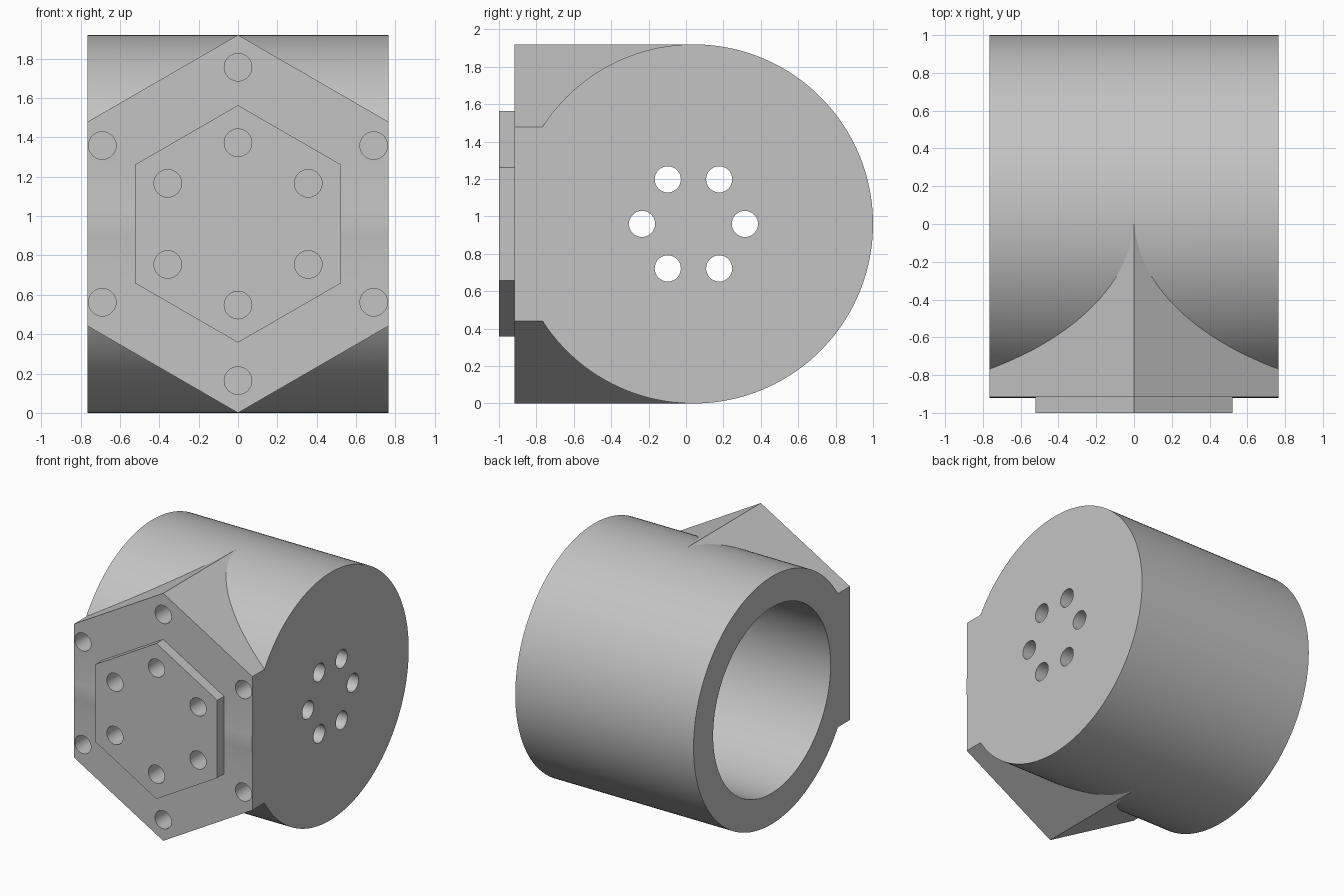
import bpy, bmesh, math
from mathutils import Matrix, Vector

cube = bpy.data.objects.get("Cube")
if cube:
    bpy.data.objects.remove(cube, do_unlink=True)

R = 0.96            # drum radius, also the height of its axis
HALF = 0.765        # half the drum length
AXIS = Vector((0, 0.04, R))
FACE = -0.917       # front face of the flange
HOLE = 0.07

grey = bpy.data.materials.new("plain_grey")
grey.use_nodes = True
grey.diffuse_color = (0.55, 0.55, 0.55, 1)
grey.node_tree.nodes["Principled BSDF"].inputs["Base Color"].default_value = (0.55, 0.55, 0.55, 1)


def finish(name, bm):
    bmesh.ops.recalc_face_normals(bm, faces=bm.faces)
    mesh = bpy.data.meshes.new(name)
    bm.to_mesh(mesh)
    bm.free()
    mesh.materials.append(grey)
    ob = bpy.data.objects.new(name, mesh)
    bpy.context.collection.objects.link(ob)
    return ob


def add_rod(bm, start, end, radius, segments):
    """Cylinder between two points."""
    start, end = Vector(start), Vector(end)
    d = end - start
    turn = d.to_track_quat("Z", "Y").to_matrix().to_4x4()
    bmesh.ops.create_cone(bm, cap_ends=True, segments=segments, radius1=radius, radius2=radius,
                          depth=d.length, matrix=Matrix.Translation((start + end) / 2) @ turn)


def rod(name, start, end, radius, segments):
    bm = bmesh.new()
    add_rod(bm, start, end, radius, segments)
    return finish(name, bm)


def hex_prism(name, radius, half_width, y0, y1):
    """Pointed-top hexagon, with its sides trimmed to half_width."""
    shoulder = radius - half_width * math.tan(math.radians(30))
    outline = [(0, radius), (half_width, shoulder), (half_width, -shoulder),
               (0, -radius), (-half_width, -shoulder), (-half_width, shoulder)]
    bm = bmesh.new()
    face = bm.faces.new([bm.verts.new((x, y0, R + z)) for x, z in outline])
    new = bmesh.ops.extrude_face_region(bm, geom=[face])["geom"]
    bmesh.ops.translate(bm, vec=(0, y1 - y0, 0),
                        verts=[g for g in new if isinstance(g, bmesh.types.BMVert)])
    return finish(name, bm)


def combine(ob, other, operation):
    mod = ob.modifiers.new(operation.lower(), "BOOLEAN")
    mod.operation, mod.solver, mod.object = operation, "EXACT", other
    bpy.context.view_layer.objects.active = ob
    bpy.ops.object.modifier_apply(modifier=mod.name)
    bpy.data.objects.remove(other, do_unlink=True)


def ring(radius, start):
    """Six points, one every 60 degrees."""
    for i in range(6):
        a = math.radians(start + 60 * i)
        yield radius * math.cos(a), radius * math.sin(a)


# Drum with hexagonal flange and raised boss
body = rod("drum_housing", AXIS - Vector((HALF, 0, 0)), AXIS + Vector((HALF, 0, 0)), R, 160)
combine(body, hex_prism("flange", R, HALF, FACE, 0.0), "UNION")
combine(body, hex_prism("boss", 0.603, 0.522, -1.0, FACE + 0.04), "UNION")

# Wide bore, open on one end only
combine(body, rod("bore", AXIS - Vector((1, 0, 0)), AXIS + Vector((HALF - 0.2, 0, 0)), 0.72, 128),
        "DIFFERENCE")

# Bolt holes in the flange, the boss and the closed end wall
bm = bmesh.new()
for radius, front, depth in ((0.796, FACE, 0.2), (0.412, -1.0, 0.2)):
    for x, z in ring(radius, 30):
        add_rod(bm, (x, front - 0.1, R + z), (x, front + depth, R + z), HOLE, 32)
for y, z in ring(0.275, 0):
    add_rod(bm, AXIS + Vector((0.4, y, z)), AXIS + Vector((0.9, y, z)), HOLE, 32)
combine(body, finish("bolt_holes", bm), "DIFFERENCE")

# One colour, smooth walls, crisp edges
body.data.materials.clear()
body.data.materials.append(grey)
bpy.ops.object.select_all(action="DESELECT")
body.select_set(True)
bpy.context.view_layer.objects.active = body
bpy.ops.object.shade_smooth_by_angle(angle=math.radians(20))
